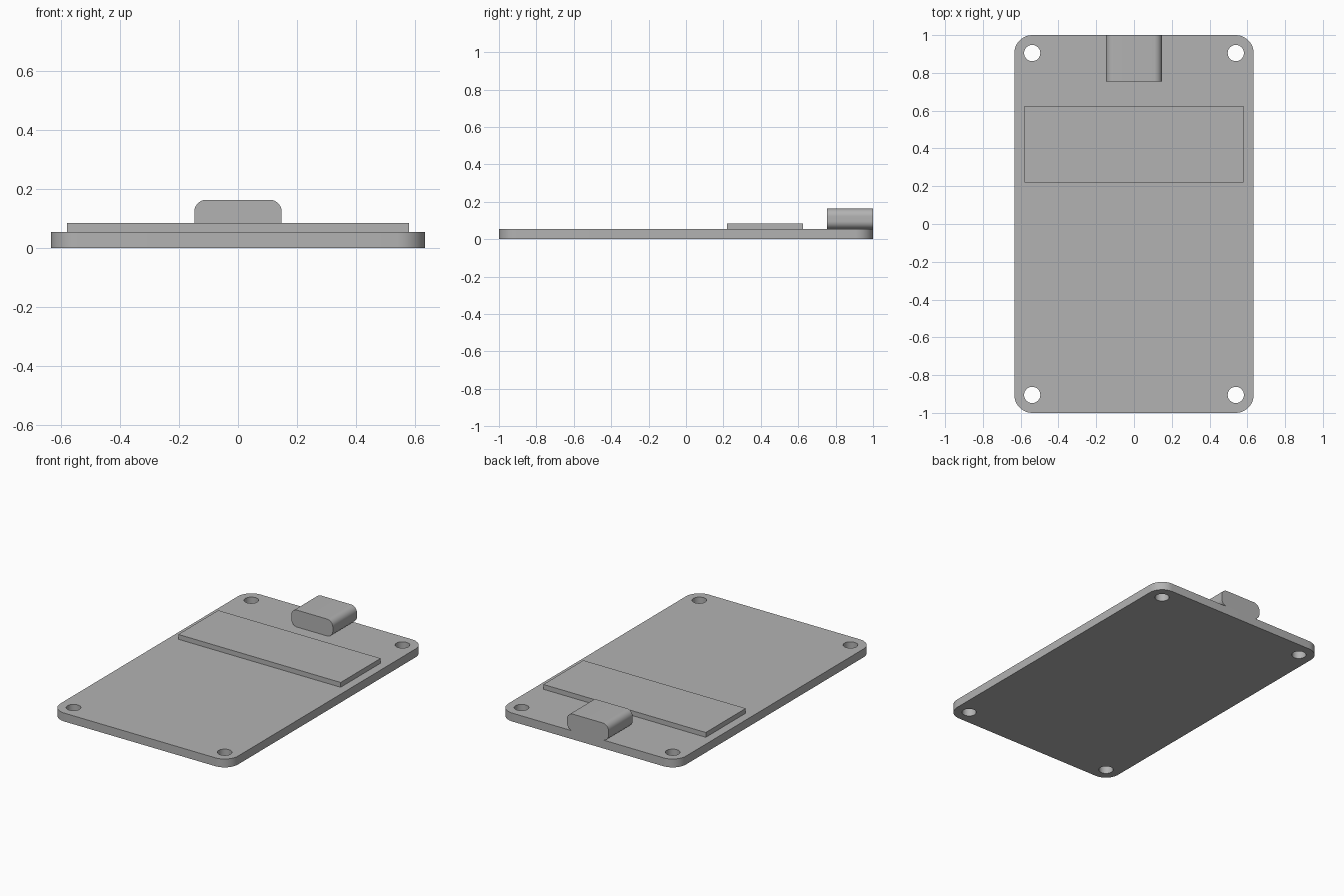
import bpy, bmesh
from math import sin, cos, pi, radians
from mathutils import Vector, Matrix

default_cube = bpy.data.objects.get("Cube")
if default_cube:
    bpy.data.objects.remove(default_cube, do_unlink=True)

grey = bpy.data.materials.new("plain_grey")
grey.use_nodes = True
colour = (0.448, 0.448, 0.448, 1)
grey.diffuse_color = colour
grey.node_tree.nodes["Principled BSDF"].inputs["Base Color"].default_value = colour


def circle(x, y, r, steps=32):
    return [(x + r * cos(2 * pi * i / steps), y + r * sin(2 * pi * i / steps))
            for i in range(steps)]


def rounded_rect(w, h, r, steps=12):
    """Outline centred on the origin; r = 0 gives sharp corners."""
    if r == 0:
        return [(w/2, h/2), (-w/2, h/2), (-w/2, -h/2), (w/2, -h/2)]
    pts = []
    for k, (sx, sy) in enumerate([(1, 1), (-1, 1), (-1, -1), (1, -1)]):
        for i in range(steps + 1):
            a = (k + i / steps) * pi / 2
            pts.append((sx * (w/2 - r) + r * cos(a), sy * (h/2 - r) + r * sin(a)))
    return pts


def extrude_outline(name, loops, depth, matrix):
    """Fill the first loop, leaving the others as holes, and extrude it."""
    bm = bmesh.new()
    for loop in loops:
        verts = [bm.verts.new((x, y, 0)) for x, y in loop]
        for a, b in zip(verts, verts[1:] + verts[:1]):
            bm.edges.new((a, b))
    bmesh.ops.triangle_fill(bm, edges=bm.edges[:], use_beauty=True)
    ext = bmesh.ops.extrude_face_region(bm, geom=bm.faces[:])
    top = [v for v in ext["geom"] if isinstance(v, bmesh.types.BMVert)]
    bmesh.ops.translate(bm, verts=top, vec=Vector((0, 0, depth)))
    bm.transform(matrix)
    bmesh.ops.recalc_face_normals(bm, faces=bm.faces[:])
    mesh = bpy.data.meshes.new(name)
    bm.to_mesh(mesh)
    bm.free()
    mesh.materials.append(grey)
    obj = bpy.data.objects.new(name, mesh)
    bpy.context.collection.objects.link(obj)
    bpy.ops.object.select_all(action="DESELECT")
    obj.select_set(True)
    bpy.context.view_layer.objects.active = obj
    bpy.ops.object.shade_smooth_by_angle(angle=radians(30))
    return obj


BOARD_W, BOARD_L, BOARD_T = 1.267, 2.0, 0.054

# Board with rounded corners and four mounting holes
holes = [circle(sx * 0.539, sy * 0.905, 0.043) for sx in (-1, 1) for sy in (-1, 1)]
extrude_outline("board", [rounded_rect(BOARD_W, BOARD_L, 0.096)] + holes,
                BOARD_T, Matrix())

# Flat module across the board
extrude_outline("module_plate", [rounded_rect(1.158, 0.407, 0)], 0.031,
                Matrix.Translation((0, 0.422, BOARD_T)))

# Rounded socket flush with the back edge, extruded towards the front
socket_h = 0.109
extrude_outline("socket", [rounded_rect(0.296, socket_h, 0.041)], 0.246,
                Matrix.Translation((0, BOARD_L / 2, BOARD_T + socket_h / 2))
                @ Matrix.Rotation(pi / 2, 4, "X"))
